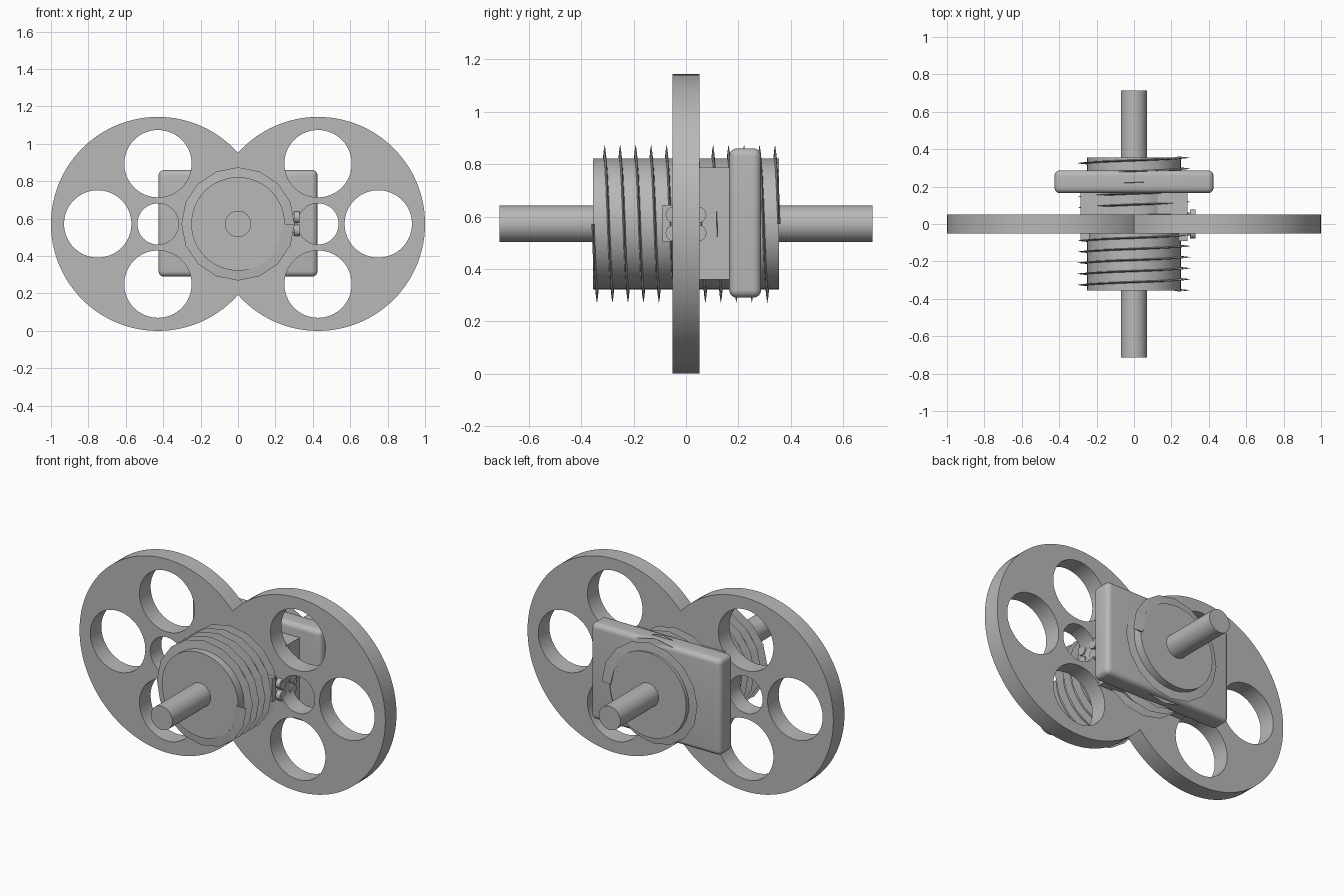
import bpy
import bmesh
from math import acos, cos, pi, sin, radians, tau
from mathutils import Matrix, Vector

if "Cube" in bpy.data.objects:
    bpy.data.objects.remove(bpy.data.objects["Cube"])

MID = 0.572  # height of the shaft axis

grey = bpy.data.materials.new("plain grey")
grey.use_nodes = True
grey.diffuse_color = (0.48, 0.48, 0.48, 1)
grey.node_tree.nodes["Principled BSDF"].inputs["Base Color"].default_value = grey.diffuse_color


def finish(bm, name, smooth=True):
    """Turn a bmesh into a named grey object."""
    bmesh.ops.recalc_face_normals(bm, faces=bm.faces)
    mesh = bpy.data.meshes.new(name)
    bm.to_mesh(mesh)
    bm.free()
    mesh.materials.append(grey)
    obj = bpy.data.objects.new(name, mesh)
    bpy.context.collection.objects.link(obj)
    if smooth:
        shade(obj)
    return obj


def shade(obj):
    bpy.ops.object.select_all(action="DESELECT")
    obj.select_set(True)
    bpy.context.view_layer.objects.active = obj
    bpy.ops.object.shade_smooth_by_angle(angle=radians(35))


def rod(name, radius, start, end, axis="Y", sides=64):
    """Cylinder between two points along the y or x axis."""
    start, end = Vector(start), Vector(end)
    turn = Matrix.Rotation(pi / 2, 4, "X" if axis == "Y" else "Y")
    bm = bmesh.new()
    bmesh.ops.create_cone(bm, cap_ends=True, segments=sides, radius1=radius, radius2=radius,
                          depth=(end - start).length,
                          matrix=Matrix.Translation((start + end) / 2) @ turn)
    return finish(bm, name)


def box(name, low, high, bevel=0):
    low, high = Vector(low), Vector(high)
    bm = bmesh.new()
    bmesh.ops.create_cube(bm, size=1, matrix=Matrix.Translation((low + high) / 2)
                          @ Matrix.Diagonal((*(high - low), 1)))
    if bevel:
        bmesh.ops.bevel(bm, geom=bm.edges[:], offset=bevel, segments=6, profile=0.5,
                        affect="EDGES")
    return finish(bm, name)


def arc(cx, cz, radius, a0, a1, steps):
    return [(cx + radius * cos(a0 + (a1 - a0) * i / steps),
             cz + radius * sin(a0 + (a1 - a0) * i / steps)) for i in range(steps)]


# Double-disc plate, drawn as one outline with round holes
R, CX = 0.572, 0.428
a = acos(-CX / R)
loops = [arc(CX, MID, R, -a, a, 80) + arc(-CX, MID, R, pi - a, pi + a, 80)]
for side in (-1, 1):
    loops.append(arc(side * CX, MID, 0.11, 0, tau, 48))
    for dx, dz in ((side, 0), (0, 1), (0, -1)):
        loops.append(arc(side * CX + 0.322 * dx, MID + 0.322 * dz, 0.18, 0, tau, 64))
curve = bpy.data.curves.new("double_disc_plate", "CURVE")
curve.dimensions = "2D"
curve.fill_mode = "BOTH"
curve.extrude = 0.052
for loop in loops:
    spline = curve.splines.new("POLY")
    spline.points.add(len(loop) - 1)
    for point, (x, z) in zip(spline.points, loop):
        point.co = (x, z, 0, 1)
    spline.use_cyclic_u = True
source = bpy.data.objects.new("plate_outline", curve)
bpy.context.collection.objects.link(source)
bpy.context.view_layer.update()
flat = source.to_mesh()
bm = bmesh.new()
bm.from_mesh(flat)
source.to_mesh_clear()
bpy.data.objects.remove(source)
bmesh.ops.remove_doubles(bm, verts=bm.verts, dist=0.0001)
bmesh.ops.rotate(bm, verts=bm.verts, matrix=Matrix.Rotation(pi / 2, 3, "X"))
finish(bm, "double_disc_plate")

# Drum and shaft
rod("drum", 0.25, (0, -0.355, MID), (0, 0.355, MID))
rod("shaft", 0.07, (0, -0.713, MID), (0, 0.713, MID), sides=48)

# Thin screw thread wound along the drum
TURNS, STEPS = 12, 16
bm = bmesh.new()
previous = None
for i in range(TURNS * STEPS + 1):
    angle = -tau * i / STEPS
    y = -0.355 + 0.71 * i / (TURNS * STEPS)
    ring = [bm.verts.new((r * cos(angle), y + dy, MID + r * sin(angle)))
            for r, dy in ((0.24, -0.006), (0.303, 0), (0.24, 0.006))]
    if previous:
        for j in range(3):
            k = (j + 1) % 3
            bm.faces.new((previous[j], previous[k], ring[k], ring[j]))
    else:
        bm.faces.new(ring)
    previous = ring
bm.faces.new(previous)
finish(bm, "screw_thread", smooth=False)

# Rounded back plate with its mounting block
box("back_plate", (-0.425, 0.165, 0.29), (0.425, 0.287, 0.86), bevel=0.03)
box("mounting_block", (-0.287, 0.04, 0.36), (0.287, 0.18, 0.788))

# Cross bar with four small bolts on its left end
box("cross_bar", (-0.287, -0.09, 0.505), (0.287, 0.09, 0.645))
for row, z in (("lower", MID - 0.035), ("upper", MID + 0.035)):
    for place, y in (("front", -0.047), ("back", 0.047)):
        rod(f"{row}_{place}_bolt_neck", 0.015, (0.28, y, z), (0.302, y, z), "X", 16)
        rod(f"{row}_{place}_bolt_head", 0.031, (0.3, y, z), (0.328, y, z), "X", 16)
